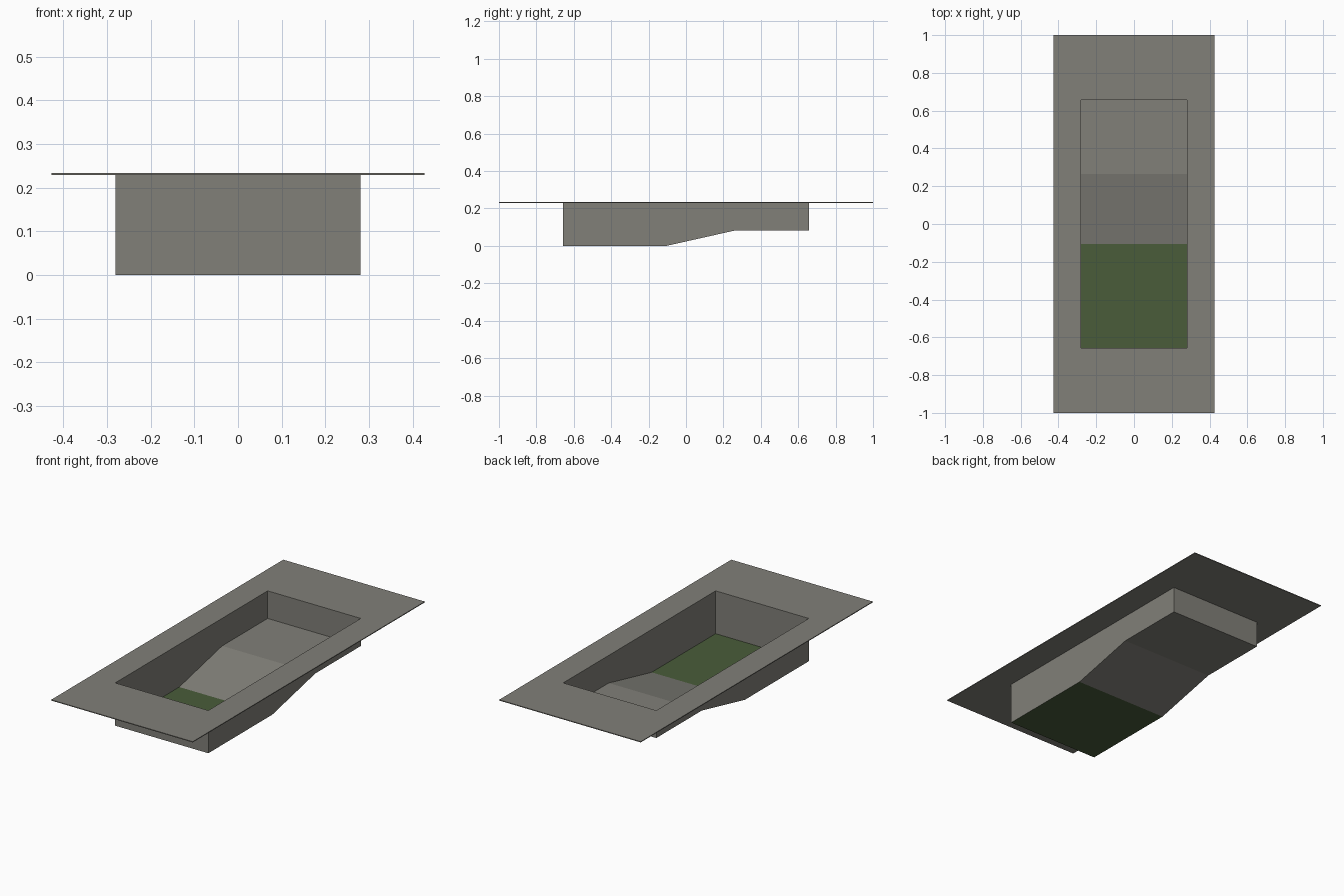
import bpy, bmesh

if "Cube" in bpy.data.objects:
    bpy.data.objects.remove(bpy.data.objects["Cube"])

HX, HY = 0.281, 0.657          # basin half sizes
DX, DY = 0.427, 1.0            # deck half sizes
Z_LOW, Z_TOP = 0.229, 0.2335   # deck underside and top


def material(name, rgb):
    m = bpy.data.materials.new(name)
    m.diffuse_color = (*rgb, 1)
    m.use_nodes = True
    m.node_tree.nodes["Principled BSDF"].inputs["Base Color"].default_value = m.diffuse_color
    return m


stone = material("stone grey", (0.22, 0.215, 0.19))
moss = material("moss green", (0.067, 0.107, 0.042))


def make_object(name, bm, mats):
    me = bpy.data.meshes.new(name)
    bm.to_mesh(me)
    bm.free()
    for m in mats:
        me.materials.append(m)
    ob = bpy.data.objects.new(name, me)
    bpy.context.collection.objects.link(ob)
    return ob


# Deck: thin rectangular frame, open in the middle
bm = bmesh.new()


def ring(hx, hy, z):
    return [bm.verts.new((sx * hx, sy * hy, z))
            for sx, sy in ((-1, -1), (1, -1), (1, 1), (-1, 1))]


loops = [ring(DX, DY, Z_LOW), ring(DX, DY, Z_TOP),
         ring(HX, HY, Z_TOP), ring(HX, HY, Z_LOW)]
for k in range(4):
    a, b = loops[k], loops[(k + 1) % 4]
    for i in range(4):
        j = (i + 1) % 4
        bm.faces.new((a[i], a[j], b[j], b[i]))
make_object("deck", bm, [stone])

# Basin: sheet with a deep end, a ramp and a shallow end
floor = [(-HY, 0.0), (-0.105, 0.0), (0.265, 0.083), (HY, 0.083)]
bm = bmesh.new()
sides = []
for x in (-HX, HX):
    low = [bm.verts.new((x, y, z)) for y, z in floor]
    top = [bm.verts.new((x, y, Z_LOW)) for y, z in floor]
    sides.append((low, top))
    for i in range(3):
        bm.faces.new((low[i], low[i + 1], top[i + 1], top[i]))
(l0, t0), (l1, t1) = sides
for i in range(3):
    f = bm.faces.new((l0[i], l1[i], l1[i + 1], l0[i + 1]))
    f.material_index = 1 if i == 0 else 0      # green deep floor
for e in (0, 3):
    bm.faces.new((l0[e], l1[e], t1[e], t0[e]))
bmesh.ops.recalc_face_normals(bm, faces=bm.faces)
# the visible side is the inside
bm.normal_update()
if bm.faces[:][-2].normal.y < 0:
    bmesh.ops.reverse_faces(bm, faces=bm.faces[:])
make_object("basin", bm, [stone, moss])
